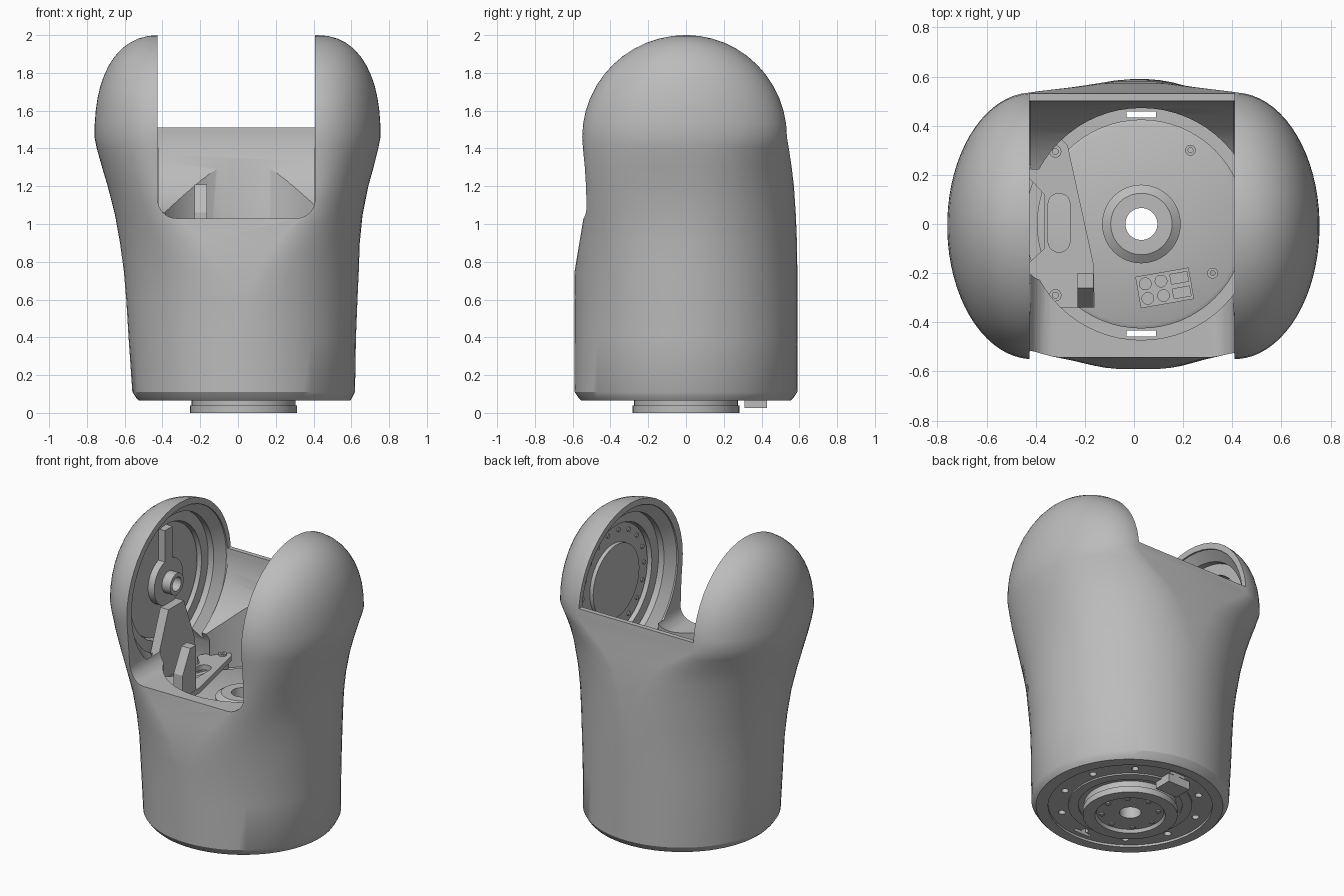
import bpy, bmesh
from math import sin, cos, pi, radians, copysign
from mathutils import Matrix

cube = bpy.data.objects.get("Cube")
if cube:
    bpy.data.objects.remove(cube)

grey = bpy.data.materials.new("plain grey")
grey.use_nodes = True
grey.diffuse_color = (0.5, 0.5, 0.5, 1)
grey.node_tree.nodes["Principled BSDF"].inputs["Base Color"].default_value = (0.5, 0.5, 0.5, 1)

CX = 0.03                    # centre of the round base
AXIS_Z = 1.46                # height of the fork joint axis
FACE = {-1: -0.425, 1: 0.408}  # inner faces of the prongs


def finish(name, bm):
    bmesh.ops.remove_doubles(bm, verts=bm.verts, dist=1e-5)
    bmesh.ops.recalc_face_normals(bm, faces=bm.faces)
    mesh = bpy.data.meshes.new(name)
    bm.to_mesh(mesh)
    bm.free()
    mesh.materials.append(grey)
    ob = bpy.data.objects.new(name, mesh)
    bpy.context.scene.collection.objects.link(ob)
    return ob


def smooth(ob):
    bpy.ops.object.select_all(action='DESELECT')
    ob.select_set(True)
    bpy.context.view_layer.objects.active = ob
    bpy.ops.object.shade_smooth_by_angle(angle=radians(30))


def loft(name, rings, wrap=False):
    bm = bmesh.new()
    rows = [[bm.verts.new(p) for p in ring] for ring in rings]
    pairs = list(zip(rows, rows[1:]))
    if wrap:
        pairs.append((rows[-1], rows[0]))
    else:
        bm.faces.new(rows[0])
        bm.faces.new(rows[-1])
    for a, b in pairs:
        for i in range(len(a)):
            j = (i + 1) % len(a)
            bm.faces.new((a[i], a[j], b[j], b[i]))
    return finish(name, bm)


def lathe(name, profile, loc, side=0, n=48, wrap=False):
    """Turn (radius, height) points about z, or about x when side is +1 or -1."""
    rings = []
    for r, h in profile:
        circle = [(r * cos(2 * pi * i / n), r * sin(2 * pi * i / n)) for i in range(n)]
        rings.append([(loc[0] + h * side, loc[1] + a, loc[2] + b) if side
                      else (loc[0] + a, loc[1] + b, loc[2] + h) for a, b in circle])
    ob = loft(name, rings, wrap)
    smooth(ob)
    return ob


def rod(name, r, z0, z1, x=CX, y=0, n=48):
    return lathe(name, [(r, z0), (r, z1)], (x, y, 0), n=n)


def box(name, x0, x1, y0, y1, z0, z1):
    return loft(name, [[(x0, y0, z), (x1, y0, z), (x1, y1, z), (x0, y1, z)] for z in (z0, z1)])


def cut(ob, cutters):
    for c in cutters:
        c.hide_render = True
        m = ob.modifiers.new("cut", 'BOOLEAN')
        m.operation, m.solver, m.object = 'DIFFERENCE', 'EXACT', c
        bpy.context.view_layer.objects.active = ob
        bpy.ops.object.modifier_apply(modifier=m.name)
        bpy.data.objects.remove(c)


# Fork housing: round base flowing into two domed prongs
# each row: height, left, right, straight half width at front and at back, front, back
rows = [(0.065, -0.525, 0.595, 0, 0, -0.555, 0.555), (0.08, -0.54, 0.605, 0, 0, -0.57, 0.57),
        (0.11, -0.56, 0.62, 0, 0, -0.59, 0.59), (0.4, -0.58, 0.625, 0, 0, -0.59, 0.59),
        (0.6, -0.592, 0.633, 0.01, 0, -0.59, 0.59), (0.75, -0.605, 0.64, 0.06, 0, -0.59, 0.59),
        (0.9, -0.625, 0.645, 0.18, 0.01, -0.565, 0.588), (1.05, -0.652, 0.66, 0.31, 0.04, -0.54, 0.582),
        (1.2, -0.69, 0.69, 0.39, 0.1, -0.53, 0.572), (1.3, -0.72, 0.718, 0.41, 0.19, -0.536, 0.56),
        (1.4, -0.748, 0.743, 0.41, 0.33, -0.546, 0.545)]
for k in range(13):
    s = sin(pi / 2 * k / 12)
    h = max(cos(pi / 2 * k / 12), 0.015)
    w = max((1 - s ** 2.35) ** (1 / 2.35), 0.03)
    rows.append((AXIS_Z + 0.54 * s, -0.41 - 0.35 * w, 0.41 + 0.345 * w,
                 0.41, 0.41, -0.55 * h, 0.535 * h))


def section(z, xl, xr, wf, wb, yf, yb, n=72):
    ring = []
    for i in range(n):
        t = 2 * pi * (i + 0.5) / n
        w = wb if sin(t) > 0 else wf
        a, b = (xr - xl) / 2 - w, (yb - yf) / 2
        ring.append(((xl + xr) / 2 + a * cos(t) + copysign(w, cos(t)),
                     (yf + yb) / 2 + b * sin(t), z))
    return ring


housing = loft("fork_housing", [section(*r) for r in rows])

# Front half of the slot has rounded lower corners, back half sweeps up to the lower wall
R = 0.1
arc = [radians(90 * i / 8) for i in range(9)]
front = [(FACE[-1], 2.5)]
front += [(FACE[-1] + R - R * cos(a), 1.03 + R - R * sin(a)) for a in arc]
front += [(FACE[1] - R + R * sin(a), 1.03 + R - R * cos(a)) for a in arc]
front += [(FACE[1], 2.5)]
back = [(0.1, 1.03)]
back += [(0.5 * sin(a), 1.51 - 0.5 * cos(a)) for a in [radians(16 + 74 * i / 14) for i in range(15)]]
back += [(1, 1.51), (1, 2.5), (0.1, 2.5)]

cutters = [loft("front_slot_cutter", [[(x, y, z) for x, z in front] for y in (-1, 0.12)]),
           loft("back_slot_cutter", [[(x, y, z) for y, z in back] for x in FACE.values()]),
           rod("well_cutter", 0.472, 0.82, 1.5, n=64),
           rod("bottom_recess_cutter", 0.49, 0, 0.08),
           rod("shaft_cutter", 0.065, -1, 1)]
for s, face in FACE.items():
    cutters.append(box("drain_cutter", -0.03, 0.09, s * 0.445 - 0.012, s * 0.445 + 0.012, -1, 1))
    # Stepped joint recess and cable channel in each prong
    cutters.append(lathe("recess_cutter", [(0.5, -0.004), (0.5, 0.01), (0.44, 0.06), (0.44, 0.1),
                                           (0.37, 0.1), (0.37, 0.17)], (face, 0, AXIS_Z), s))
    cutters.append(loft("channel_cutter", [[(face + s * d, y, z) for y, z in
                   [(-0.25, 0.83), (0.25, 0.83), (0.25, 1.0), (0.18, 1.15), (0.18, 1.4),
                    (-0.18, 1.4), (-0.18, 1.15), (-0.25, 1.0)]] for d in (-0.05, 0.07)]))
for i in range(10):
    a = 2 * pi * (i + 0.5) / 10
    cutters.append(rod("bolt_hole_cutter", 0.022, 0, 0.12, CX + 0.42 * cos(a), 0.42 * sin(a), 12))
cut(housing, cutters)
smooth(housing)

# Mounting flange, rings and connector under the base
lathe("base_flange", [(0.065, 0.02), (0.2, 0.02), (0.21, 0), (0.283, 0), (0.283, 0.04),
                      (0.275, 0.04), (0.275, 0.12), (0.065, 0.12)], (CX, 0, 0), wrap=True)
lathe("base_ring", [(0.31, 0.07), (0.37, 0.07), (0.37, 0.1), (0.31, 0.1)], (CX, 0, 0), wrap=True)
box("base_connector", -0.07, 0.09, 0.31, 0.43, 0.025, 0.1)
for i in range(8):
    a = 2 * pi * i / 8
    rod("flange_bolt", 0.016, 0.012, 0.03, CX + 0.17 * cos(a), 0.17 * sin(a), 12)

# Round floor plate with hollow centre hub
lathe("floor_plate", [(0.065, 0.81), (0.425, 0.81), (0.425, 0.832), (0.41, 0.84), (0.065, 0.84)],
      (CX, 0, 0), n=64, wrap=True)
lathe("centre_hub", [(0.065, 0.83), (0.16, 0.83), (0.16, 0.85), (0.125, 0.875), (0.065, 0.875)],
      (CX, 0, 0), wrap=True)
for x, y in ((0.23, 0.3), (0.32, -0.2)):
    lathe("floor_bolt", [(0.01, 0.83), (0.022, 0.83), (0.022, 0.855), (0.01, 0.855)], (x, y, 0),
          n=16, wrap=True)

# Cable bracket: raised plate with a rounded slot, posts and upright tab
outline = [(-0.36, -0.34), (-0.16, -0.34), (-0.165, -0.16), (-0.27, 0.32), (-0.3, 0.35),
           (-0.34, 0.34), (-0.43, 0.22), (-0.43, 0.19), (-0.365, 0.12), (-0.365, -0.1),
           (-0.43, -0.16), (-0.43, -0.24)]
plate = loft("bracket_plate", [[(x, y, z) for x, y in outline] for z in (0.88, 0.915)])
cut(plate, [box("plate_slot_cutter", -0.35, -0.26, -0.07, 0.08, 0.8, 1)]
    + [rod("plate_end_cutter", 0.0449, 0.8, 1, -0.305, y, 20) for y in (-0.07, 0.08)])
for y in (-0.29, 0.295):
    rod("bracket_post", 0.035, 0.82, 0.89, -0.32, y, 20)
    lathe("bracket_bolt", [(0.012, 0.9), (0.025, 0.9), (0.025, 0.925), (0.012, 0.925)],
          (-0.32, y, 0), n=16, wrap=True)
loft("bracket_tab", [[(x, y, z) for y, z in [(-0.34, 0.88), (-0.2, 0.88), (-0.2, 1.21),
                     (-0.26, 1.21), (-0.34, 1.06)]] for x in (-0.23, -0.165)])

# Plug block with round and square sockets
block = box("plug_block", -0.11, 0.11, -0.065, 0.065, 0.82, 0.875)
sockets = [rod("socket_cutter", 0.024, 0.855, 1, x, y, 16) for x in (-0.075, -0.01) for y in (-0.03, 0.03)]
sockets += [box("socket_cutter", 0.03, 0.1, y - 0.02, y + 0.02, 0.855, 1) for y in (-0.03, 0.03)]
cut(block, sockets)
block.data.transform(Matrix.Translation((0.125, -0.26, 0)) @ Matrix.Rotation(radians(10), 4, 'Z'))

# Joint discs inside both prongs
for s, label in ((-1, "right"), (1, "left")):
    lathe(label + "_joint_disc", [(0.36, 0.125), (0.36, 0.18), (0.1, 0.18), (0.1, 0.125)],
          (FACE[s], 0, AXIS_Z), s, wrap=True)

# Right prong: hub, upper bar and the flared neck down to the cable bracket
hub = (FACE[-1], 0, AXIS_Z)
lathe("joint_boss", [(0.04, 0.08), (0.15, 0.08), (0.15, 0.18), (0.04, 0.18)], hub, -1, wrap=True)
lathe("joint_tube", [(0.045, 0.02), (0.07, 0.02), (0.07, 0.18), (0.045, 0.18)], hub, -1, wrap=True)
box("joint_bar", -0.565, -0.505, -0.04, 0.04, AXIS_Z + 0.1, AXIS_Z + 0.35)
loft("joint_neck", [[(x, y, z) for y, z in [(-0.19, 0.88), (0.19, 0.88), (0.19, 1.04), (0.08, 1.32),
                    (-0.08, 1.32), (-0.19, 1.04)]] for x in (-0.51, -0.45)])

# Left prong: central cap and bolt circle
lathe("joint_cap", [(0.24, 0.1), (0.24, 0.18)], (FACE[1], 0, AXIS_Z), 1)
for i in range(18):
    a = 2 * pi * i / 18
    lathe("joint_bolt", [(0.014, 0.115), (0.014, 0.14)],
          (FACE[1], 0.32 * cos(a), AXIS_Z + 0.32 * sin(a)), 1, n=10)
